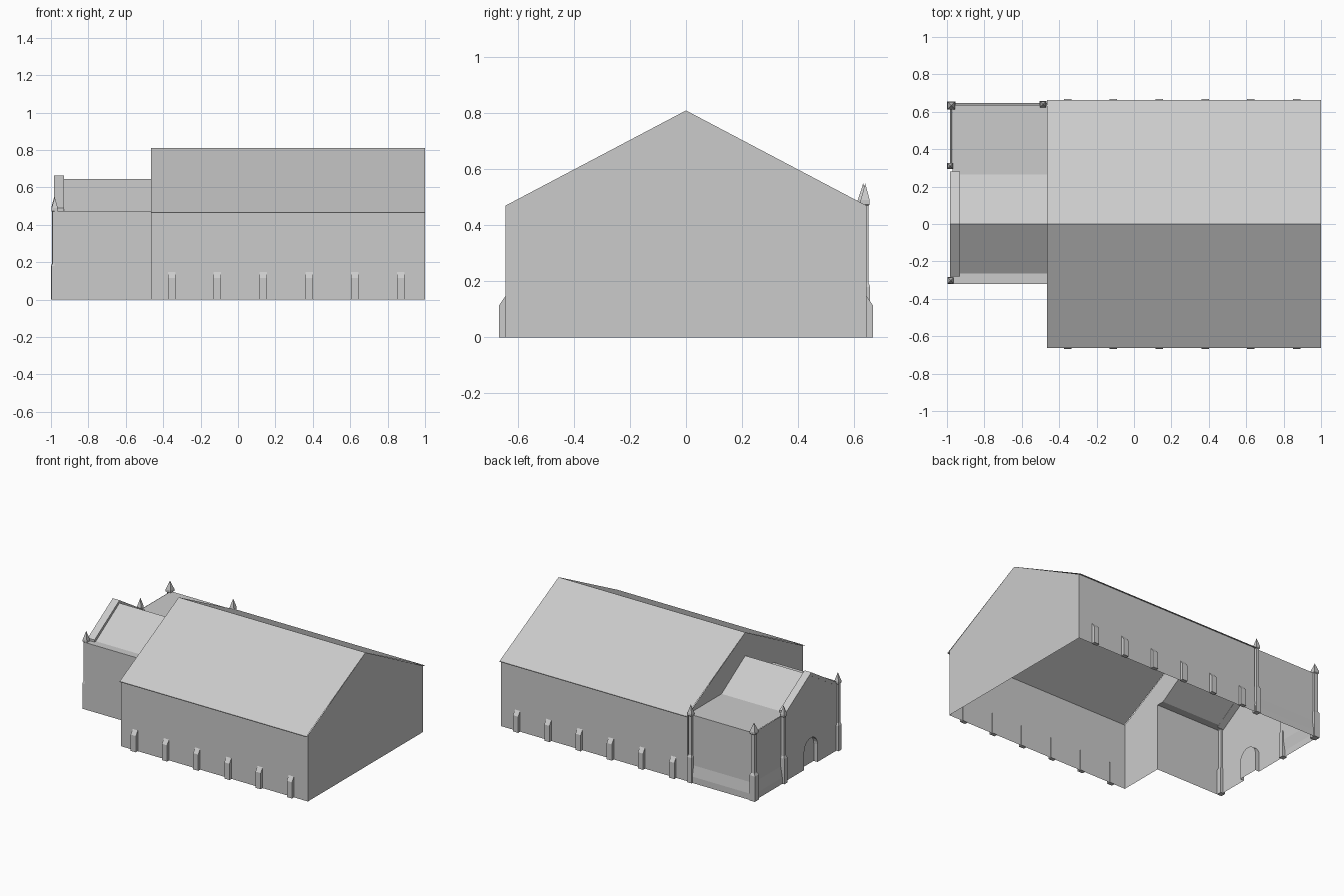
import bpy, math

cube = bpy.data.objects.get("Cube")
if cube:
    bpy.data.objects.remove(cube, do_unlink=True)

stone = bpy.data.materials.new("stone_grey")
stone.use_nodes = True
stone.diffuse_color = (0.6, 0.6, 0.6, 1)
stone.node_tree.nodes["Principled BSDF"].inputs["Base Color"].default_value = (0.6, 0.6, 0.6, 1)


def add(name, verts, faces):
    mesh = bpy.data.meshes.new(name)
    mesh.from_pydata(verts, [], faces)
    mesh.materials.append(stone)
    obj = bpy.data.objects.new(name, mesh)
    bpy.context.collection.objects.link(obj)
    return obj


def strip(name, a, b):
    """Quads between two matching polylines."""
    n = len(a)
    return add(name, a + b, [(i, i + n, i + n + 1, i + 1) for i in range(n - 1)])


def sheet(name, profile, x0, x1):
    """Open (y, z) profile swept along x."""
    return strip(name, [(x0, y, z) for y, z in profile], [(x1, y, z) for y, z in profile])


def plate(name, outline, x):
    """Flat (y, z) outline standing at x."""
    return add(name, [(x, y, z) for y, z in outline], [tuple(range(len(outline)))])


def prism(name, outline, x0, x1):
    n = len(outline)
    verts = [(x, y, z) for x in (x0, x1) for y, z in outline]
    sides = [(i, i + n, (i + 1) % n + n, (i + 1) % n) for i in range(n)]
    return add(name, verts, sides + [tuple(range(n)), tuple(reversed(range(n, 2 * n)))])


def pier(name, x, y, half):
    """Square stepped shaft with a pointed cap."""
    rings = [(1, 0), (1, 0.18), (0.65, 0.195), (0.65, 0.47), (0.9, 0.475), (0.9, 0.49)]
    verts = [(x + sx * k * half, y + sy * k * half, z) for k, z in rings
             for sx, sy in ((-1, -1), (1, -1), (1, 1), (-1, 1))]
    faces = [(4 * r + i, 4 * r + (i + 1) % 4, 4 * r + (i + 1) % 4 + 4, 4 * r + i + 4)
             for r in range(len(rings) - 1) for i in range(4)]
    top, tip = 4 * len(rings) - 4, len(verts)
    verts.append((x, y, 0.55))
    faces += [(top + i, top + (i + 1) % 4, tip) for i in range(4)] + [(3, 2, 1, 0)]
    return add(name, verts, faces)


# Main hall: open-bottomed shell
HALL_W, HALL_E = -0.465, 1.0
WALL, EAVE, PEAK = 0.645, 0.47, 0.81
sheet("hall_front_wall", [(-WALL, 0), (-WALL, EAVE)], HALL_W, HALL_E)
sheet("hall_back_wall", [(WALL, EAVE), (WALL, 0)], HALL_W, HALL_E)
sheet("hall_roof", [(-WALL, EAVE), (-0.662, 0.462), (-0.662, 0.467), (0, PEAK),
                    (0.662, 0.467), (0.662, 0.462), (WALL, EAVE)], HALL_W, HALL_E)
gable = [(-WALL, 0), (-WALL, EAVE), (0, PEAK), (WALL, EAVE), (WALL, 0)]
plate("hall_end_gable", gable[::-1], HALL_E)

# Annex section, which opens into the hall
FLAT = 0.475
annex = [(-0.32, 0), (-0.32, FLAT), (-0.265, FLAT), (0, 0.645), (0.265, FLAT)]
aisle = [(0.635, FLAT), (0.635, 0.12), (0.648, 0.045), (0.648, 0)]
plate("hall_annex_gable", gable[:4] + [(WALL, 0), (0.635, 0), (0.635, EAVE), (0.265, EAVE)]
      + annex[3::-1], HALL_W)

# Side buttresses
for side, label in ((-1, "front"), (1, "back")):
    section = [(side * y, z) for y, z in
               ((0.64, 0), (0.667, 0), (0.667, 0.115), (0.645, 0.147), (0.64, 0.147))]
    if side > 0:
        section.reverse()
    for i in range(6):
        x = -0.355 + i * 0.245
        prism(f"{label}_buttress_{i + 1}", section, x - 0.02, x + 0.02)

# Annex walls and roofs
WEST = -0.98
sheet("annex_front_wall_and_roof", annex, WEST, HALL_W)
sheet("aisle_roof", [(0.265, FLAT), (0.635, FLAT)], WEST + 0.01, HALL_W)
sheet("aisle_back_wall", aisle, WEST + 0.01, HALL_W)
side_path = [(-0.972, FLAT), (-0.972, 0.12), (-0.985, 0.045), (-0.985, 0)]
strip("aisle_end_wall", [(x, 0.64, z) for x, z in side_path], [(x, 0.3, z) for x, z in side_path])

# Annex end wall with arched doorway
arch = [(0.075, 0)] + [(0.075 * math.cos(math.pi * i / 12), 0.125 + 0.075 * math.sin(math.pi * i / 12))
                       for i in range(13)] + [(-0.075, 0)]
plate("annex_end_wall", annex + [(0.31, FLAT), (0.31, 0)] + arch, WEST)
sheet("doorway_jamb", arch, WEST, WEST + 0.03)
plate("door_panel", arch[::-1], WEST + 0.03)

# Raised coping over the annex gable
prism("gable_coping", [(-0.28, 0.465), (-0.28, 0.49), (0, 0.665), (0.28, 0.49), (0.28, 0.465), (0, 0.64)],
      WEST - 0.003, -0.93)

# Corner piers with pinnacles
pier("aisle_corner_pier", -0.977, 0.633, 0.022)
pier("aisle_middle_pier", -0.983, 0.31, 0.017)
pier("annex_front_pier", -0.98, -0.302, 0.018)
pier("aisle_inner_pier", -0.486, 0.64, 0.018)
